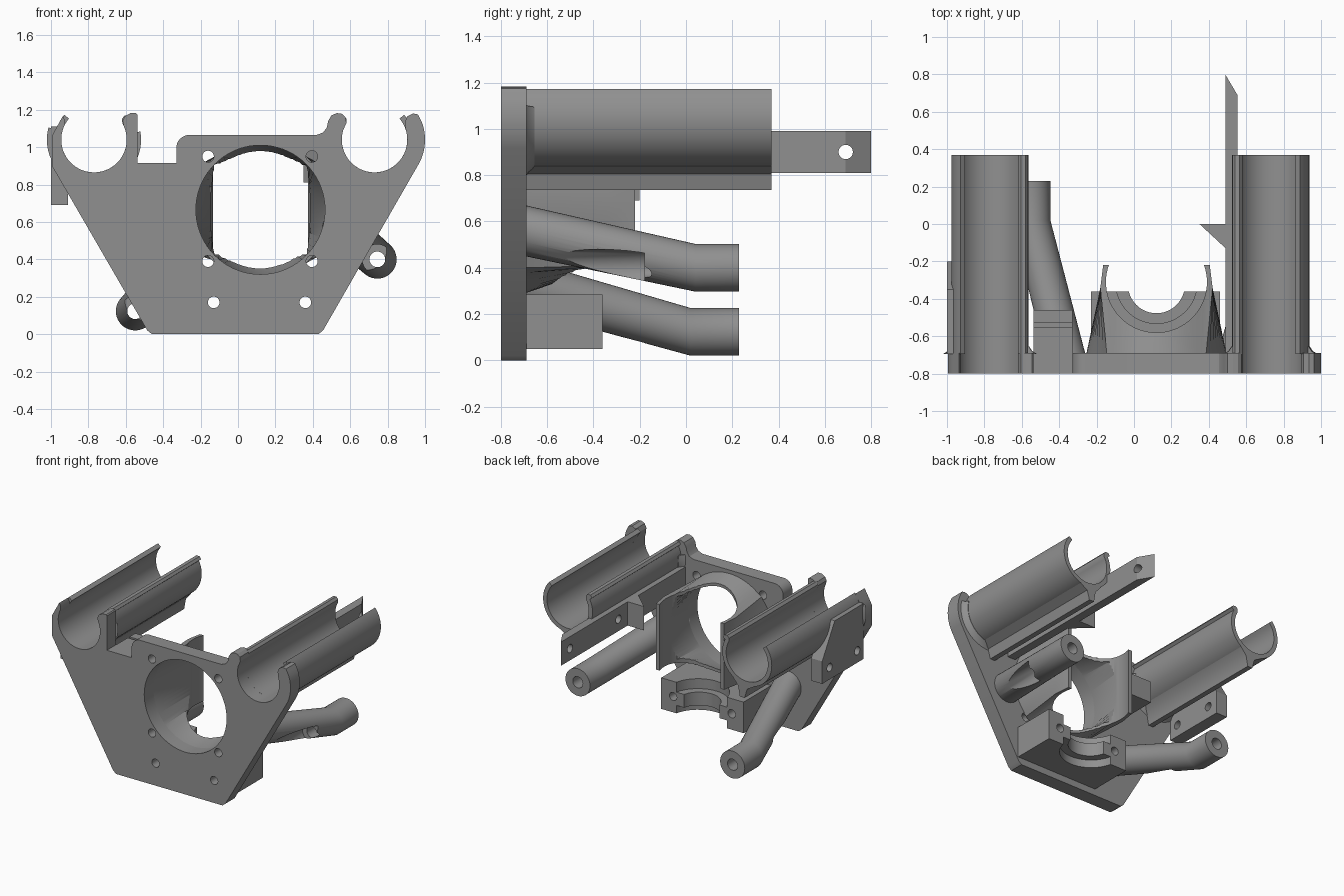
import bpy, bmesh, math
from mathutils import Vector

if "Cube" in bpy.data.objects:
    bpy.data.objects.remove(bpy.data.objects["Cube"])

grey = bpy.data.materials.new("grey plastic")
grey.diffuse_color = (0.28, 0.28, 0.28, 1)
grey.use_nodes = True
grey.node_tree.nodes["Principled BSDF"].inputs["Base Color"].default_value = grey.diffuse_color


def loft(name, rings):
    """Closed solid skinned through a list of equal-length point rings."""
    bm = bmesh.new()
    vs = [[bm.verts.new(p) for p in r] for r in rings]
    n = len(vs[0])
    for a, b in zip(vs, vs[1:]):
        for i in range(n):
            j = (i + 1) % n
            bm.faces.new((a[i], a[j], b[j], b[i]))
    bm.faces.new(vs[0])
    bm.faces.new(vs[-1])
    bmesh.ops.recalc_face_normals(bm, faces=bm.faces)
    me = bpy.data.meshes.new(name)
    bm.to_mesh(me)
    bm.free()
    me.materials.append(grey)
    ob = bpy.data.objects.new(name, me)
    bpy.context.collection.objects.link(ob)
    return ob


def prism(name, pts, axis, a, b):
    """Extrude a 2D outline along x, y or z from a to b."""
    place = {"x": lambda p, t: (t, p[0], p[1]),
             "y": lambda p, t: (p[0], t, p[1]),
             "z": lambda p, t: (p[0], p[1], t)}[axis]
    return loft(name, [[place(p, t) for p in pts] for t in (a, b)])


def arc(cx, cy, r, a0, a1, n=24):
    return [(cx + r * math.cos(math.radians(a0 + (a1 - a0) * i / n)),
             cy + r * math.sin(math.radians(a0 + (a1 - a0) * i / n))) for i in range(n + 1)]


def circle(cx, cy, r, n=48):
    return arc(cx, cy, r, 0, 360, n)[:-1]


def rect(x0, x1, y0, y1):
    return [(x0, y0), (x1, y0), (x1, y1), (x0, y1)]


def cyl(cx, cy, r, axis, a, b, n=48):
    return prism("cutter", circle(cx, cy, r, n), axis, a, b)


def cut(ob, *cutters):
    """Subtract the cutters and remove them."""
    for c in cutters:
        m = ob.modifiers.new("cut", "BOOLEAN")
        m.operation, m.solver, m.object = "DIFFERENCE", "EXACT", c
    dg = bpy.context.evaluated_depsgraph_get()
    me = bpy.data.meshes.new_from_object(ob.evaluated_get(dg))
    ob.modifiers.clear()
    ob.data = me
    for c in cutters:
        bpy.data.objects.remove(c)


FRONT, BACK = -0.80, -0.69
CLIP_Z, BORE = 1.04, 0.175
CLIP_X = {"left": -0.77, "right": 0.73}
FAN_X, FAN_Z = 0.12, 0.665

# Face plate with two open clips and a notch
outline = [(-0.46, 0.0), (0.43, 0.0), (0.455, 0.02)]
outline += arc(0.73, CLIP_Z, 0.27, -27, 18, 10)
outline += [(0.975, 1.15), (0.962, 1.175), (0.935, 1.18), (0.905, 1.165), (0.892, 1.135)]
outline += arc(0.73, CLIP_Z, BORE, 17, -197, 40)
outline += [(0.58, 1.13), (0.575, 1.16), (0.555, 1.178), (0.53, 1.182), (0.5, 1.17),
            (0.482, 1.14), (0.475, 1.105), (0.455, 1.078), (0.42, 1.065)]
outline += arc(-0.26, 0.995, 0.07, 90, 180, 8)
outline += [(-0.33, 0.915), (-0.538, 0.915), (-0.538, 1.175), (-0.545, 1.182), (-0.575, 1.182),
            (-0.605, 1.165), (-0.617, 1.14), (-0.612, 1.115)]
outline += arc(-0.77, CLIP_Z, BORE, 17, -207, 40)
outline += [(-0.925, 1.14), (-0.935, 1.168), (-0.968, 1.11), (-0.995, 1.06), (-0.995, 0.9),
            (-0.485, 0.02)]
plate = prism("face_plate", outline, "y", FRONT, BACK)
cutters = [cyl(FAN_X, FAN_Z, 0.345, "y", -0.9, -0.6, 72)]
for hx, hz in [(-0.16, 0.95), (0.395, 0.95), (-0.16, 0.39), (0.395, 0.39),
               (-0.13, 0.17), (0.36, 0.17)]:
    cutters.append(cyl(hx, hz, 0.031, "y", -0.9, -0.6, 24))
cut(plate, *cutters)

# Long open tubes with a rolled inner lip and a rib underneath
for side, s in (("left", -1), ("right", 1)):
    cx = CLIP_X[side]
    prof = arc(0, 0, 0.207, 40, -207, 44)
    prof += [(-0.203, 0.11), (-0.19, 0.128), (-0.165, 0.13), (-0.15, 0.112)]
    prof += arc(0, 0, BORE, -210, 40, 44)
    prism(side + "_tube", [(cx + s * x, CLIP_Z + z) for x, z in prof], "y", -0.695, 0.37)
    rib = [(-0.12, -0.172), (-0.075, -0.225), (-0.06, -0.305), (-0.02, -0.305),
           (0.0, -0.235), (0.06, -0.2), (0.0, -0.185)]
    prism(side + "_tube_rib", [(cx + s * x, CLIP_Z + z) for x, z in rib], "y", -0.695, 0.37)
    # flared collar where the tube meets the plate
    collar = [[(cx + s * x, y, CLIP_Z + z) for x, z in
               arc(0, 0, 0.207 + g, 15, -190, 30) + arc(0, 0, BORE, -190, 15, 30)]
              for y, g in ((-0.695, 0.045), (-0.68, 0.02), (-0.655, 0.003))]
    loft(side + "_tube_collar", collar)


# Fan duct: round at the plate, squared at the back, cut by an upright bore
def round_ring(y, r):
    return [(x, y, z) for x, z in circle(FAN_X, FAN_Z, r, 72)]


def square_ring(y, hw, hh):
    pts = []
    for i in range(72):
        c, s = math.cos(math.tau * i / 72), math.sin(math.tau * i / 72)
        k = 1 / max(abs(c), abs(s))
        pts.append((FAN_X + hw * c * k, y, FAN_Z + hh * s * k))
    return pts


duct = loft("fan_duct", [round_ring(-0.695, 0.375), square_ring(-0.34, 0.3, 0.255),
                         square_ring(-0.22, 0.285, 0.25)])
airway = loft("cutter", [round_ring(-0.75, 0.345), round_ring(-0.69, 0.345),
                         square_ring(-0.3, 0.25, 0.235)])
cut(duct, airway, cyl(FAN_X, -0.31, 0.27, "z", 0.1, 1.3, 72))

# Lower clamp block with a stepped half-round seat
block = prism("clamp_block", rect(-0.23, 0.46, -0.695, -0.36), "z", 0.05, 0.285)
cut(block, cyl(FAN_X, -0.325, 0.152, "z", -0.2, 0.5),
    cyl(FAN_X, -0.315, 0.217, "z", 0.21, 0.5),
    cyl(FAN_X, -0.315, 0.217, "z", -0.2, 0.11),
    cyl(-0.13, 0.17, 0.031, "y", -0.9, 0, 24),
    cyl(0.36, 0.17, 0.031, "y", -0.9, 0, 24))

# Bent hollow legs, drilled straight from the end
for name, (x0, z0), (x1, z1), bend in (
        ("upper_leg", (0.56, 0.56), (0.745, 0.40), 0.04),
        ("lower_leg", (-0.37, 0.325), (-0.55, 0.123), 0.02)):
    leg = loft(name, [[(x, y, z) for x, z in circle(cx, cz, r, 40)] for cx, cz, y, r in
                      ((x0, z0, -0.695, 0.11), (x1, z1, bend, 0.103), (x1, z1, 0.23, 0.103))])
    cut(leg, cyl(x1, z1, 0.042, "y", -0.68, 0.4, 32),
        cyl(x1, z1, 0.08, "y", -0.68, -0.18, 32))

# Side arm with pointed end, stop flag and two holes
arm = prism("side_arm", [(0.488, -0.695), (0.553, -0.695), (0.553, 0.69), (0.488, 0.80)],
            "z", 0.81, 0.99)
cut(arm, cyl(0.69, 0.90, 0.031, "x", 0.3, 0.7, 24), cyl(0.11, 0.90, 0.031, "x", 0.3, 0.7, 24))
prism("arm_flag", [(0.35, 0.0), (0.49, 0.0), (0.49, -0.13)], "z", 0.81, 0.99)

# Side mounting pad
pad = prism("side_pad", [(-0.695, 0.69), (-0.2, 0.69), (-0.2, 0.86), (-0.35, 1.11),
                         (-0.695, 1.11)], "x", -1.0, -0.908)
cut(pad, cyl(CLIP_X["left"], CLIP_Z, 0.19, "y", -0.9, 0.2),
    cyl(-0.29, 0.78, 0.031, "x", -1.2, -0.8, 24), cyl(-0.62, 0.78, 0.031, "x", -1.2, -0.8, 24))

# Slotted tie block behind the notch
tie = prism("tie_block", rect(-0.538, -0.33, -0.695, -0.46), "z", 0.75, 0.914)
cut(tie, prism("cutter", rect(-0.6, -0.3, -0.55, -0.53), "z", 0.87, 1.0))

# Smooth the round surfaces, keep the edges crisp
for ob in bpy.context.collection.objects:
    ob.data.shade_smooth()
    ob.data.set_sharp_from_angle(angle=math.radians(30))
